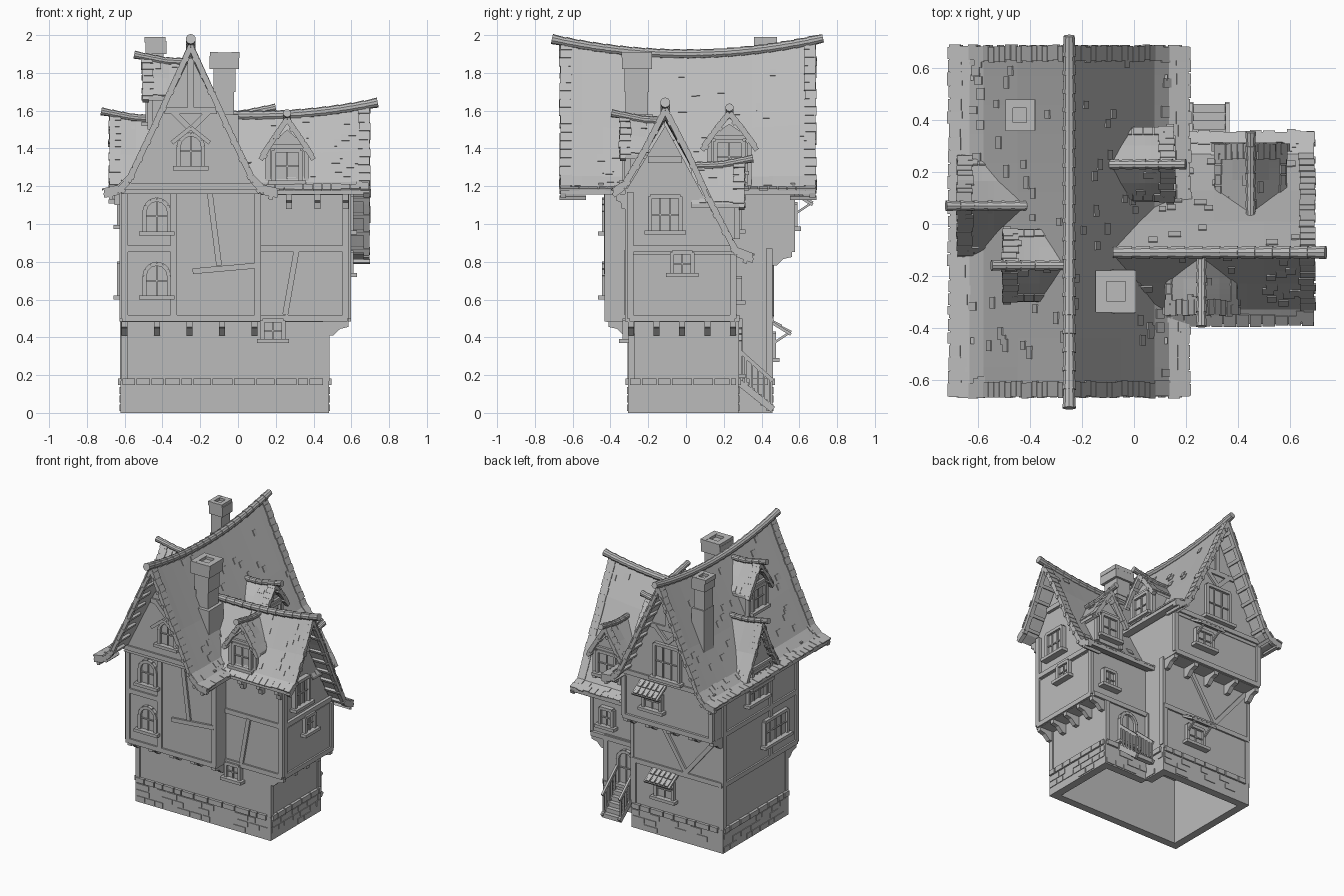
import bpy, bmesh, math, random
from mathutils import Matrix, Vector

random.seed(4)
rnd = random.uniform
if "Cube" in bpy.data.objects:
    bpy.data.objects.remove(bpy.data.objects["Cube"])
grey = bpy.data.materials.new("plain_grey")
grey.use_nodes = True
grey.diffuse_color = (0.5, 0.5, 0.5, 1)
grey.node_tree.nodes["Principled BSDF"].inputs["Base Color"].default_value = grey.diffuse_color
RIGHT, BACK, LEFT = 90, 180, -90
JETTY, MID, EAVE = .5, .87, 1.17
Y, WORLD = Vector((0, 1, 0)), Matrix()

def at(x, y, z=0, turn=0):
    """Frame whose local -y is the outward direction."""
    return Matrix.Translation((x, y, z)) @ Matrix.Rotation(math.radians(turn), 4, 'Z')

def finish(bm, name):
    bmesh.ops.recalc_face_normals(bm, faces=bm.faces)
    me = bpy.data.meshes.new(name)
    bm.to_mesh(me)
    bm.free()
    me.materials.append(grey)
    bpy.context.collection.objects.link(bpy.data.objects.new(name, me))

def box(bm, M, c, s, tilt=0):
    m = M @ Matrix.Translation(c) @ Matrix.Rotation(tilt, 4, 'X') @ Matrix.Diagonal((*s, 1))
    bmesh.ops.create_cube(bm, size=1, matrix=m)

def span(bm, *ranges):
    box(bm, WORLD, [(a + b) / 2 for a, b in ranges], [b - a for a, b in ranges])

def slab(bm, M, c, xd, yd, size):
    xd, yd = xd.normalized(), yd.normalized()
    rot = Matrix((xd, yd, xd.cross(yd))).transposed().to_4x4()
    box(bm, M @ Matrix.Translation(c) @ rot, (0, 0, 0), size)

def bar(bm, M, p, q, w=.03, d=.03):
    p, q = Vector(p), Vector(q)
    z = (q - p).normalized()
    side = Y if abs(z.y) < .9 else Vector((0, 0, 1))
    slab(bm, M, (p + q) / 2, side.cross(z), z, (w, (q - p).length, d))

def prism(bm, M, poly, y0, y1):
    a, b = [[bm.verts.new(M @ Vector((x, y, z))) for x, z in poly] for y in (y0, y1)]
    bm.faces.new(a)
    bm.faces.new(b[::-1])
    for i in range(len(poly)):
        bm.faces.new((a[i - 1], a[i], b[i], b[i - 1]))

def roof(name, M, left, right, u0, u1, lift, thick=.03, slates=60, back_end=True, tile=.05):
    """Sagging roof along local y; left and right run from the ridge to the eaves as (offset, z)."""
    bm, boards = bmesh.new(), bmesh.new()
    top = left[0][1]
    rise = lambda z, side: (z - side[-1][1]) / (top - side[-1][1])
    prof = [Vector((-x, z, rise(z, left))) for x, z in left[::-1]]
    prof += [Vector((x, z, rise(z, right))) for x, z in right[1:]]
    k, n = len(prof), 12

    def P(i, t, u):
        x, z, f = prof[i].lerp(prof[i + 1], t)
        return Vector((x, u, z + f * lift(u)))

    def slate(i, t, u, w, l):
        slab(bm, M, P(i, t, u), Y, P(i, 1, u) - P(i, 0, u), (w, l, .01))
    # shell
    rows = [[P(min(i, k - 2), float(i == k - 1), u0 + (u1 - u0) * j / n) for i in range(k)] for j in range(n + 1)]
    loops = [[bm.verts.new(M @ p) for p in row + [p - Vector((0, 0, thick)) for p in row[::-1]]] for row in rows]
    for a, b in zip(loops, loops[1:]):
        for i in range(2 * k):
            bm.faces.new((a[i - 1], a[i], b[i], b[i - 1]))
    for row in (loops[0], loops[-1]):
        for i in range(k - 1):
            bm.faces.new((row[i], row[i + 1], row[-2 - i], row[-1 - i]))
    # loose slates and eaves course
    for _ in range(slates):
        slate(random.randrange(k - 1), rnd(.1, .9), rnd(u0 + tile, u1 - tile), rnd(.025, .05), tile * .8)
    for j in range(int((u1 - u0) / tile)):
        for i, t in ((0, .25), (k - 2, .75)):
            slate(i, t, u0 + tile * (j + .5), tile * rnd(.85, 1), tile * rnd(.8, 1.2))
    # gable-edge slates, barge boards and purlin ends
    for u, sg in ((u0, 1), (u1, -1))[:1 + back_end]:
        for i in range(k - 1):
            a, b = P(i, 0, u), P(i, 1, u)
            m = max(1, round((b - a).length / tile))
            for j in range(m):
                slate(i, (j + .5) / m, u + sg * rnd(.022, .032), .06, tile * .9)
                if j % 2:
                    c = a.lerp(b, j / m) + Vector((0, sg * .065, -thick - .024))
                    slab(boards, M, c, b - a, Y, (.022, .14, .02))
            drop = Vector((0, sg * .015, -thick - .004))
            bar(boards, M, a + drop, b + drop, .026)
    finish(boards, name + "_barge_boards")
    # ridge tiles
    start, length = u0 - .045, u1 - u0 + .04 * (1 + back_end)
    m = max(3, round(length / tile / 1.4))
    for j in range(m):
        a, b = [Vector((0, u, top + lift(u))) for u in (start + length * j / m, start + length * (j + 1.08) / m)]
        turn = (b - a).to_track_quat('Z', 'Y').to_matrix().to_4x4()
        bmesh.ops.create_cone(bm, cap_ends=True, segments=10, radius1=tile * .54, radius2=tile * .44,
                              depth=(b - a).length, matrix=M @ Matrix.Translation((a + b) / 2) @ turn)
    finish(bm, name)

def window(bm, M, x, z, w, h, arch=False, awning=False):
    M = M @ Matrix.Translation((x, 0, z))
    a, b, panes = w / 2, h / 2, max(2, round(w / .06))
    head = [(-a, b), (a, b)]
    if arch:
        head = [(-a * math.cos(math.pi * i / 6), b - a + a * math.sin(math.pi * i / 6)) for i in range(7)]
    pts = [(-a, -b), *head, (a, -b)]
    prism(bm, M, pts, -.008, .01)
    for p, q in zip(pts, pts[1:]):
        bar(bm, M, (p[0], -.008, p[1]), (q[0], -.008, q[1]), .022, .035)
    box(bm, M, (0, -.02, -b), (w + .06, .05, .022))
    for i in range(1, panes):
        box(bm, M, (w * i / panes - a, -.01, 0), (.008, .012, h))
    box(bm, M, (0, -.01, 0), (w, .012, .008))
    if awning:
        box(bm, M, (0, -.05, b + .03), (w + .07, .13, .015), .55)
        for i in range(10):
            r = i % 2
            box(bm, M, ((i // 2 - 2) * (w + .05) / 5, -.03 - .05 * r, b + .053 - .032 * r), (w / 5, .06, .014), .45)
        for x in (-a, a):
            bar(bm, M, (x, 0, b - .06), (x, -.09, b), .012, .012)

def dormer(name, M, half, base, eave, peak, depth):
    """Dormer with its face at local y = 0 and the ridge running along +y."""
    bm, wall, h = bmesh.new(), half * .72, min(.17, eave - base - .04)
    prism(bm, M, [(-wall, base), (wall, base), (wall, eave), (0, peak - .05), (-wall, eave)], 0, depth * .6)
    for x in (-wall, wall):
        bar(bm, M, (x, 0, base), (x, 0, eave), .025)
    bar(bm, M, (-wall, 0, eave), (wall, 0, eave), .02, .035)
    window(bm, M, 0, eave - h / 2 - .02, wall * 1.4, h)
    finish(bm, name)
    side = [(0, peak), (half * .5, eave + (peak - eave) * .36), (half, eave - .045)]
    roof(name + "_roof", M, side, side, -.04, depth, lambda u: .2 * max(0, .1 - u), .02, 3, False, .04)

def chimney(name, x, y, z, rows):
    """Stack of blocks given as height, width, depth; the top one is an open cap."""
    bm = bmesh.new()
    for h, w, d in rows:
        box(bm, at(x, y, z), (rnd(-.01, .01), 0, h / 2), (w, d, h + .02))
        z += h
    for s in (-1, 1):
        box(bm, at(x, y, z), (s * w * .37, 0, .015), (w * .27, d, .03))
        box(bm, at(x, y, z), (0, s * d * .37, .015), (w, d * .27, .028))
    finish(bm, name)

# Ground storey: hollow walls, stone footing and corner posts
plan = [(-.615, -.3), (.475, -.3), (.475, .27), (.12, .27), (.12, .45), (-.615, .45)]
walls, stones, frame, glass, steps = [bmesh.new() for _ in range(5)]
for a, b in zip(plan, plan[1:] + plan[:1]):
    L = math.dist(a, b)
    M = at(*a, 0, math.degrees(math.atan2(b[1] - a[1], b[0] - a[0])))
    box(walls, M, (L / 2, .025, .26), (L, .05, .52))
    box(stones, M, (L / 2, 0, .085), (L + .012, .014, .17))
    for row in range(4):
        x = 0
        while x < L - .03:
            w = min(rnd(.06, .12), L - x)
            if row == 3 or rnd(0, 1) < .55:
                box(stones, M, (x + w / 2, -.002, .027 + row * .046), (w - .008, .036 if row == 3 else .02, .036))
            x += w
    bar(frame, M, (.012, .008, .17), (.012, .008, JETTY), .035, .035)
finish(stones, "stone_footing")

# Upper storeys and gables
main, wing = at(-.25, 0), at(0, -.11, 0, RIGHT)
span(walls, (-.615, .12), (-.42, .45), (.48, MID))
span(walls, (-.615, .12), (-.42, .56), (.85, 1.19))
for y in (-.45, .505):
    prism(walls, main, [(-.37, 1.16), (.37, 1.16), (.34, 1.2), (0, 1.89), (-.34, 1.2)], y, y + .06)
span(walls, (.1, .585), (-.31, .26), (.48, .84))
prism(walls, wing, [(-.2, JETTY), (.37, JETTY), (.37, .84), (0, 1.52), (-.2, 1.19)], -.575, -.1)
finish(walls, "walls")

# Timber framing
def uprights(M, z0, z1, *xs):
    for x in xs:
        bar(frame, M, (x, 0, z0), (x, 0, z1), .034, .024)

def rails(M, x0, x1, *zs):
    for z in zs:
        bar(frame, M, (x0, 0, z), (x1, 0, z), .034, .024)

def brackets(M, x, step, n, z=JETTY, d=.11):
    for i in range(n):
        m = M @ at(x + i * step, 0, z - .01, LEFT)
        prism(frame, m, [(0, 0), (d, 0), (d, -.035), (d * .6, -.045), (.03, -.08), (0, -.08)], -.016, .016)

front, rear, left = at(0, -.42), at(0, .45, 0, BACK), at(-.615, 0, 0, LEFT)
front_gable, rear_gable = at(-.25, -.45), at(-.25, .565, 0, BACK)
wing_front, wing_side, wing_rear = at(0, -.31), at(.585, 0, 0, RIGHT), at(0, .27, 0, BACK)
uprights(front, JETTY, EAVE, -.6, -.34, .105)
rails(front, -.615, .12, JETTY)
rails(front, -.615, -.34, MID)
bar(frame, front, (-.24, 0, .75), (.1, 0, .78))
bar(frame, front, (-.15, 0, EAVE), (-.1, 0, .78))
for M in (front_gable, rear_gable):
    rails(M, -.38, .38, 1.2)
    rails(M, -.14, .14, 1.6)
    uprights(M, 1.6, 1.88, 0)
    for s in (-.1, .1):
        bar(frame, M, (0, 0, 1.5), (s, 0, 1.6))
uprights(rear_gable, MID, EAVE, -.36, .355)
rails(rear_gable, -.37, .365, MID)
rails(rear, -.12, .615, JETTY)
for s in (-.13, .13):
    bar(frame, rear, (.32, 0, .52), (.35 + s * 1.8, 0, .84))
rails(wing_front, .12, .58, JETTY, MID, EAVE)
uprights(wing_front, JETTY, EAVE, .57)
bar(frame, wing_front, (.25, 0, .52), (.31, 0, .86))
rails(wing_side, -.3, .26, JETTY, MID)
rails(wing_side, -.2, -.02, 1.34)
uprights(wing_side, JETTY, .84, -.295, .25)
uprights(wing_side, .84, EAVE, -.295)
rails(wing_rear, -.58, -.12, JETTY)
rails(left, -.44, .41, JETTY, MID, EAVE)
uprights(left, JETTY, EAVE, -.44, .1, .405)
uprights(at(.12, 0, 0, RIGHT), .2, MID, .44)
brackets(at(0, -.3), -.6, .172, 5)
brackets(at(.475, 0, 0, RIGHT), -.29, .135, 5)
brackets(rear, -.1, .175, 5, MID)
brackets(wing_front, .27, .15, 3, EAVE, .06)
finish(frame, "timber_frame")

# Windows and door
for z in (.7, 1.04):
    window(glass, front, -.43, z, .13, .18, arch=True)
window(glass, front_gable, 0, 1.385, .13, .18, arch=True)
for s in (-1, 1):
    bar(glass, front_gable, (0, -.03, 1.51), (s * .1, -.03, 1.43), .022, .07)
window(glass, wing_front, .185, .435, .11, .11)
window(glass, wing_side, -.11, 1.05, .16, .19)
window(glass, wing_side, -.02, .79, .11, .12)
window(glass, rear_gable, 0, 1.35, .2, .25)
window(glass, rear_gable, -.12, 1.04, .14, .13, awning=True)
window(glass, rear, .15, .35, .14, .14, awning=True)
window(glass, left, -.07, 1.06, .2, .15)
window(glass, left, .15, .7, .26, .18)
window(glass, wing_rear, -.45, .65, .1, .13)
window(glass, wing_rear, -.29, .32, .13, .25, arch=True)
finish(glass, "windows_and_door")

# Entrance steps with railings
for i in range(6):
    y, z = .285 + i * .032, .175 - i * .03
    box(steps, WORLD, (.29, y, z), (.14, .035, .03))
    for x in (.22, .36):
        box(steps, WORLD, (x, y, z + .07), (.012, .012, .17))
for x in (.22, .36):
    bar(steps, WORLD, (x, .27, .17), (x, .46, .018), .018, .035)
    bar(steps, WORLD, (x, .27, .34), (x, .46, .17), .016, .02)
finish(steps, "entrance_steps")

# Roofs
slope = [(0, 1.9), (.2, 1.5), (.33, 1.25), (.385, 1.2), (.46, 1.185)]
roof("main_roof", main, slope, slope, -.665, .685, lambda u: .075 * (u / .69) ** 2, slates=110)
roof("wing_roof", wing, [(0, 1.575), (.12, 1.37), (.22, 1.22), (.275, 1.185)],
     [(0, 1.575), (.12, 1.36), (.24, 1.12), (.38, .87), (.465, .84)],
     -.695, .08, lambda u: .06 * (max(0, -u - .1) / .6) ** 2, slates=60, back_end=False)

# Dormers and chimneys
dormer("right_dormer", at(.115, .23, 0, RIGHT), .145, 1.2, 1.46, 1.58, .23)
dormer("left_low_dormer", at(-.64, .07, 0, LEFT), .19, 1.1, 1.25, 1.56, .24)
dormer("left_high_dormer", at(-.465, -.16, 0, LEFT), .14, 1.5, 1.72, 1.86, .2)
dormer("wing_front_dormer", at(.26, -.31), .14, 1.18, 1.41, 1.55, .2)
dormer("wing_back_dormer", at(.45, .27, 0, BACK), .14, .92, 1.15, 1.31, .24)
chimney("front_chimney", -.07, -.26, 1.35, [(.22, .14, .17), (.14, .1, .12), (.12, .115, .13), (.05, .155, .16)])
chimney("back_chimney", -.44, .42, 1.4, [(.35, .1, .12), (.16, .085, .1), (.05, .11, .12)])
